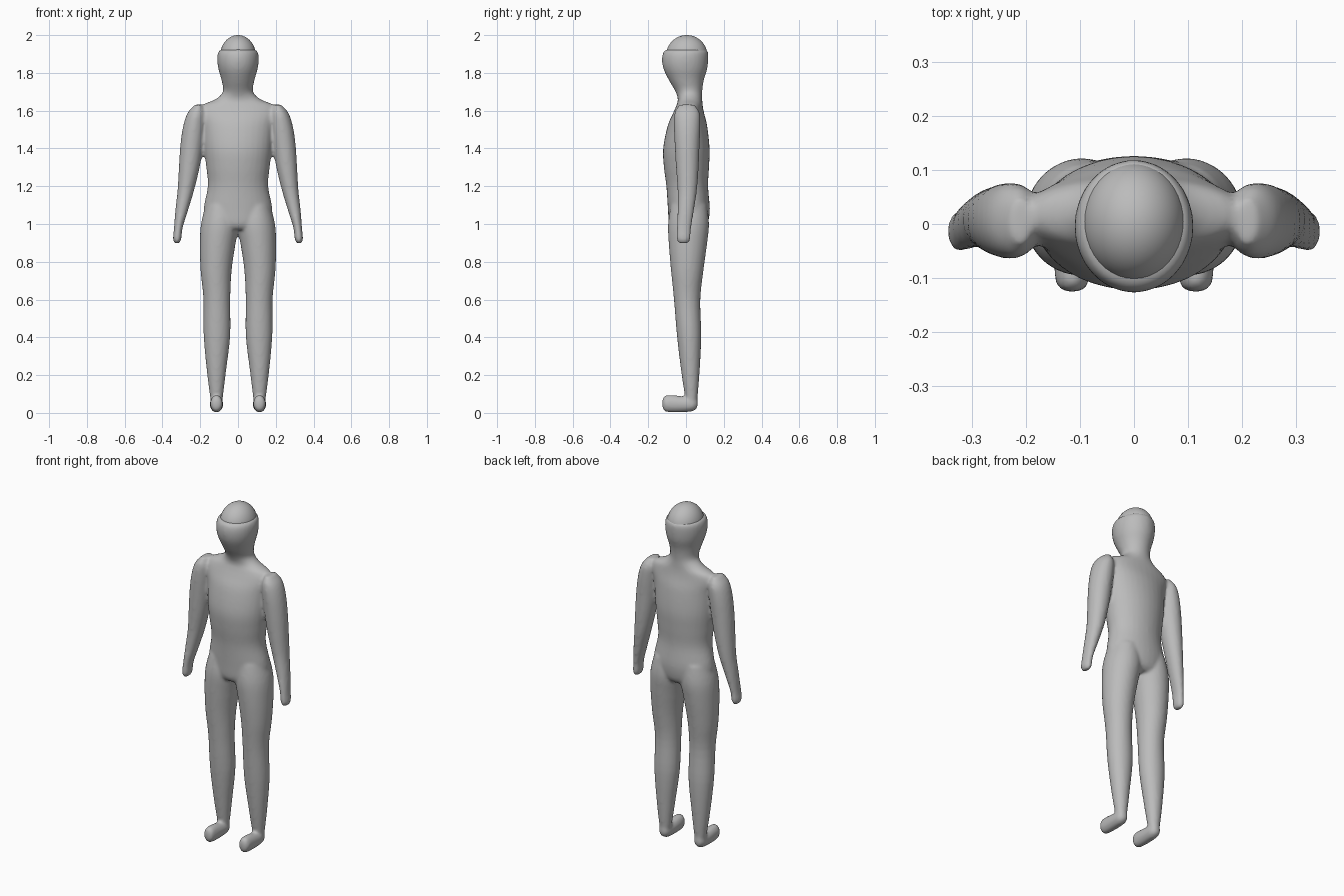
import bpy, bmesh, math
from mathutils import Vector

if "Cube" in bpy.data.objects:
    bpy.data.objects.remove(bpy.data.objects["Cube"])

grey = bpy.data.materials.new("plain grey")
grey.use_nodes = True
colour = (0.5, 0.5, 0.5, 1)
grey.diffuse_color = colour
grey.node_tree.nodes["Principled BSDF"].inputs["Base Color"].default_value = colour


def smooth_rows(rows, steps=4):
    """Catmull-Rom interpolation between profile rows."""
    rows = [Vector(r) for r in rows]
    out = []
    for i in range(len(rows) - 1):
        a, b, c, d = rows[max(i - 1, 0)], rows[i], rows[i + 1], rows[min(i + 2, len(rows) - 1)]
        for k in range(steps):
            t = k / steps
            out.append(b + (c - a) * (t / 2) + (2 * a - 5 * b + 4 * c - d) * (t * t / 2)
                       + (3 * b - a - 3 * c + d) * (t ** 3 / 2))
    return out + [rows[-1]]


def loft(bm, rows, side=1, along_y=False, sides=32):
    """Closed tube of oval rings; each row is position, u min, u max, v min, v max."""
    rings = []
    for p, u0, u1, v0, v1 in smooth_rows(rows):
        ring = []
        for k in range(sides):
            a = math.tau * k / sides
            u = (u0 + u1) / 2 + (u1 - u0) / 2 * math.cos(a)
            v = (v0 + v1) / 2 + (v1 - v0) / 2 * math.sin(a)
            co = (u * side, p, v) if along_y else (u * side, v, p)
            ring.append(bm.verts.new(co))
        rings.append(ring)
    faces = [bm.faces.new((r[k], r[k - 1], s[k - 1], s[k]))
             for r, s in zip(rings, rings[1:]) for k in range(sides)]
    faces += [bm.faces.new(rings[0]), bm.faces.new(rings[-1])]
    bmesh.ops.recalc_face_normals(bm, faces=faces)


def finish(name, bm):
    mesh = bpy.data.meshes.new(name)
    bm.to_mesh(mesh)
    bm.free()
    mesh.materials.append(grey)
    mesh.shade_smooth()
    obj = bpy.data.objects.new(name, mesh)
    bpy.context.collection.objects.link(obj)
    return obj


# Torso, neck and head in one profile
torso = [
    (.97, -.13, .13, -.07, .09), (1.0, -.17, .17, -.09, .115), (1.08, -.182, .182, -.096, .126),
    (1.2, -.16, .16, -.104, .117), (1.3, -.168, .168, -.117, .122), (1.4, -.18, .18, -.121, .125),
    (1.52, -.19, .19, -.097, .112), (1.59, -.21, .21, -.067, .095), (1.63, -.19, .19, -.05, .088),
    (1.66, -.12, .12, -.043, .086), (1.7, -.08, .08, -.055, .086), (1.76, -.087, .087, -.09, .094),
    (1.82, -.104, .104, -.119, .112), (1.87, -.11, .11, -.127, .118), (1.91, -.105, .105, -.12, .117),
    (1.925, -.088, .088, -.1, .106)]
# Arm hanging outward, hand at the end
arm = [
    (.898, .312, .334, -.035, .01), (.92, .3, .344, -.05, .023), (.98, .293, .339, -.049, .028),
    (1.07, .265, .332, -.045, .042), (1.18, .232, .32, -.045, .058), (1.3, .203, .313, -.053, .067),
    (1.42, .183, .305, -.06, .072), (1.52, .172, .29, -.064, .076), (1.59, .172, .266, -.06, .072),
    (1.632, .19, .228, -.035, .045)]
# Leg from ankle to hip
leg = [
    (.04, .086, .142, .005, .055), (.09, .079, .149, -.006, .062), (.23, .062, .166, -.027, .073),
    (.41, .041, .182, -.048, .081), (.6, .041, .183, -.064, .076), (.75, .034, .198, -.079, .092),
    (.89, .014, .202, -.091, .111), (1.0, -.005, .196, -.095, .122), (1.1, .01, .17, -.08, .11)]
# Foot from toe to heel
foot = [
    (-.125, .098, .13, .025, .072), (-.11, .084, .144, .007, .092), (-.07, .08, .148, .002, .094),
    (0, .079, .149, .004, .086), (.04, .082, .146, .01, .085), (.062, .098, .13, .03, .07)]

bm = bmesh.new()
loft(bm, torso)
for side in (1, -1):
    loft(bm, arm, side)
    loft(bm, leg, side)
    loft(bm, foot, side, along_y=True)
body = finish("body", bm)

# Fuse the limbs into one skin and soften the joins
remesh = body.modifiers.new("fuse", 'REMESH')
remesh.mode = 'VOXEL'
remesh.voxel_size = 0.009
remesh.use_smooth_shade = True
soften = body.modifiers.new("soften", 'SMOOTH')
soften.factor = 0.5
soften.iterations = 6

# Skull cap rising out of the head
bm = bmesh.new()
bmesh.ops.create_uvsphere(bm, u_segments=40, v_segments=24, radius=1)
bmesh.ops.scale(bm, vec=(.095, .11, .11), verts=bm.verts)
bmesh.ops.translate(bm, vec=(0, .004, 1.89), verts=bm.verts)
finish("skull_cap", bm)
